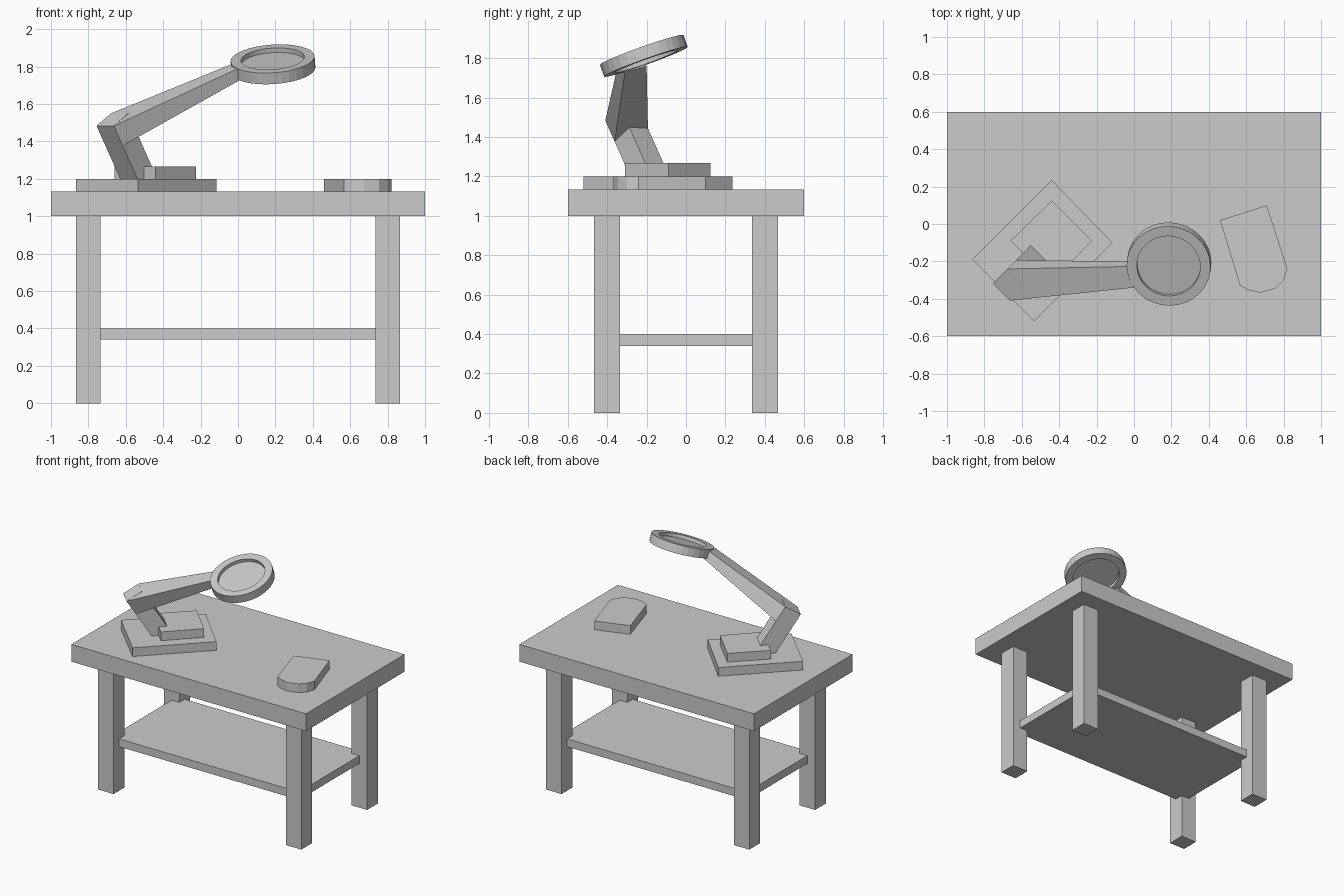
import bpy, bmesh
from math import sin, cos, pi, sqrt
from mathutils import Vector

if "Cube" in bpy.data.objects:
    bpy.data.objects.remove(bpy.data.objects["Cube"])

TOP = 1.133  # table surface height


def finish(name, bm):
    bmesh.ops.recalc_face_normals(bm, faces=bm.faces)
    me = bpy.data.meshes.new(name)
    bm.to_mesh(me)
    bm.free()
    ob = bpy.data.objects.new(name, me)
    bpy.context.collection.objects.link(ob)
    return ob


def loft(name, a, b):
    """Solid between two matching point loops."""
    bm = bmesh.new()
    va = [bm.verts.new(p) for p in a]
    vb = [bm.verts.new(p) for p in b]
    n = len(a)
    bm.faces.new(va)
    bm.faces.new(vb)
    for i in range(n):
        j = (i + 1) % n
        bm.faces.new((va[i], va[j], vb[j], vb[i]))
    return finish(name, bm)


def slab(name, outline, z0, z1):
    return loft(name, [(x, y, z0) for x, y in outline], [(x, y, z1) for x, y in outline])


def box(name, x0, x1, y0, y1, z0, z1):
    return slab(name, [(x0, y0), (x1, y0), (x1, y1), (x0, y1)], z0, z1)


# table
box("table_top", -1, 1, -.6, .6, 1.0, TOP)
box("lower_shelf", -.8, .8, -.4, .4, .34, .40)
for sx, side in ((-1, "left"), (1, "right")):
    for sy, end in ((-1, "front"), (1, "back")):
        cx, cy = .8 * sx, .4 * sy
        box(f"{end}_{side}_leg", cx - .066, cx + .066, cy - .066, cy + .066, 0, 1.0)

# lamp base, turned 45 degrees
slab("lamp_base", [(-.865, -.19), (-.535, -.52), (-.115, -.10), (-.44, .235)], TOP, 1.2)
slab("lamp_base_block", [(-.66, -.09), (-.44, -.31), (-.225, -.09), (-.44, .125)], 1.2, 1.267)


# lamp lower arm: square bar leaning in the base's diagonal direction
def uv(u, v, z):
    return Vector(((u + v) / sqrt(2), (u - v) / sqrt(2), z))


end = [uv(-.759, -.31, 1.483), uv(-.759, -.18, 1.483),
       uv(-.65, -.18, 1.55), uv(-.65, -.31, 1.55)]
down = uv(.63, 0, -1)
loft("lamp_lower_arm", end, [p + down * .33 for p in end])

# lamp upper arm: tapering four-sided bar from the elbow to the lens frame
a, b, d, c = end
near = [b, c, c + down * .106, b + down * .106]
far = [(0, -.34, 1.79), (-.025, -.227, 1.817), (-.01, -.2, 1.76), (.01, -.31, 1.728)]
loft("lamp_upper_arm", near, far)
loft("lamp_elbow", [a, b, c], [p + down * .106 for p in (a, b, c)])

# round lens frame and lens
normal = Vector((-.065, -.335, .94)).normalized()
rot = Vector((0, 0, 1)).rotation_difference(normal).to_matrix()
CENTRE = Vector((.187, -.214, 1.812))


def circle(r, h, n=32):
    return [CENTRE + rot @ Vector((r * cos(2 * pi * i / n), r * sin(2 * pi * i / n), h))
            for i in range(n)]


H = .032
bm = bmesh.new()
loops = [[bm.verts.new(p) for p in circle(r, h)]
         for r, h in ((.225, -H), (.225, H), (.17, H), (.17, -H))]
for k in range(4):
    p, q = loops[k], loops[(k + 1) % 4]
    for i in range(32):
        j = (i + 1) % 32
        bm.faces.new((p[i], p[j], q[j], q[i]))
finish("lens_frame", bm)
loft("lens", circle(.172, -.006), circle(.172, .006))

# small plate with a rounded end
slab("rounded_plate", [(.46, .02), (.71, .10), (.82, -.24), (.80, -.30), (.755, -.345),
                       (.675, -.367), (.61, -.353), (.567, -.33)], TOP, 1.2)
